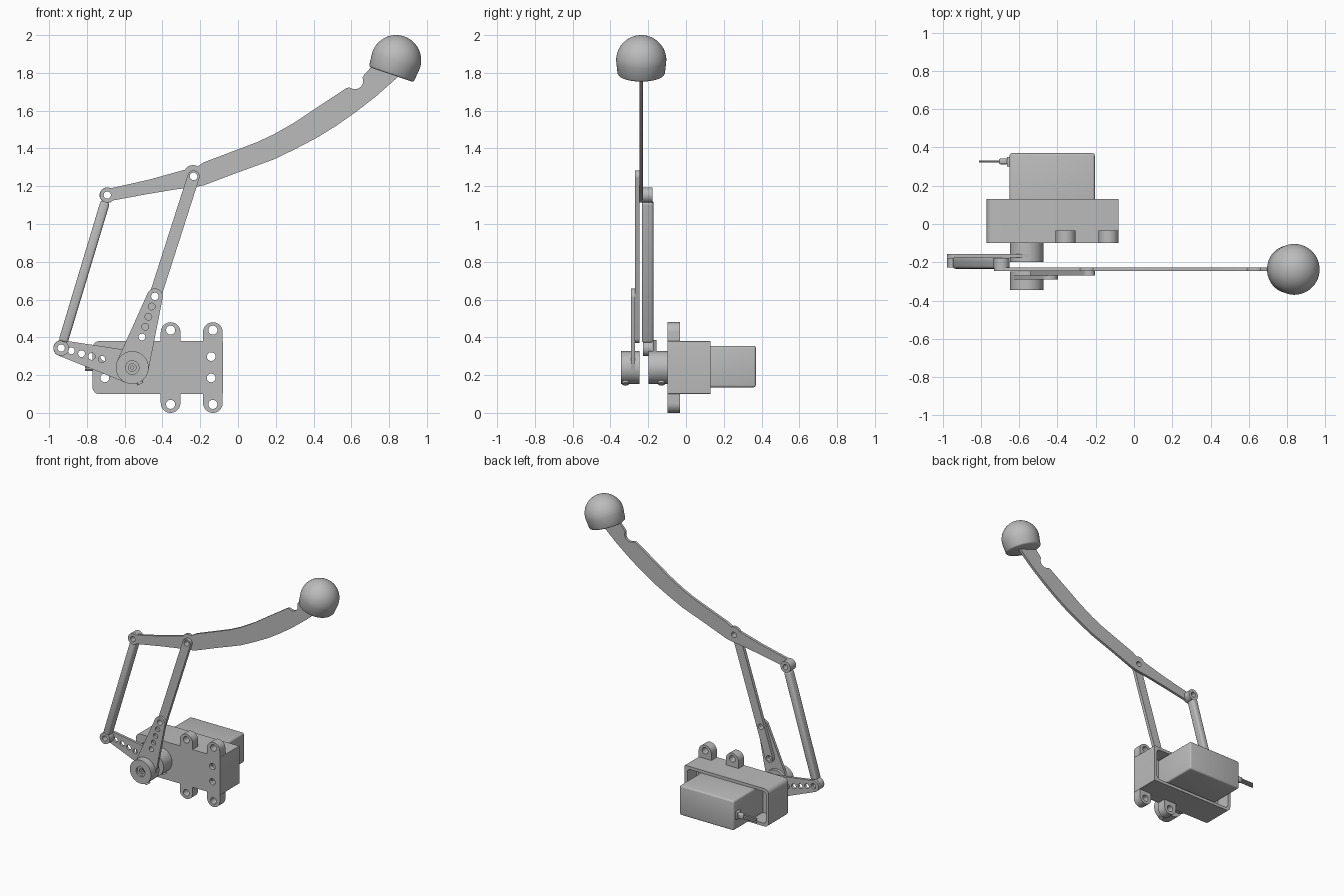
import bpy, bmesh
from math import pi, cos, sin, acos, atan2, radians, hypot
from mathutils import Matrix, Vector

cube = bpy.data.objects.get("Cube")
if cube:
    bpy.data.objects.remove(cube)

GREY = (0.5, 0.5, 0.5, 1)
grey = bpy.data.materials.new("plain grey")
grey.use_nodes = True
grey.diffuse_color = GREY
grey.node_tree.nodes["Principled BSDF"].inputs["Base Color"].default_value = GREY
parts = []


def add(name, bm):
    bmesh.ops.remove_doubles(bm, verts=bm.verts, dist=1e-5)
    bmesh.ops.recalc_face_normals(bm, faces=bm.faces)
    me = bpy.data.meshes.new(name)
    bm.to_mesh(me)
    bm.free()
    me.materials.append(grey)
    ob = bpy.data.objects.new(name, me)
    bpy.context.collection.objects.link(ob)
    parts.append(ob)
    return ob


def arc(c, r, a0, a1, n=16):
    return [(c[0] + r * cos(a0 + (a1 - a0) * i / n),
             c[1] + r * sin(a0 + (a1 - a0) * i / n)) for i in range(n + 1)]


def circle(c, r, n=32):
    return arc(c, r, 0, 2 * pi, n)[:-1]


def taper(a, ra, b, rb):
    """Outline of two circles joined by their tangents."""
    dx, dz = b[0] - a[0], b[1] - a[1]
    ang, beta = atan2(dz, dx), acos((ra - rb) / hypot(dx, dz))
    return (arc(b, rb, ang - beta, ang + beta) +
            arc(a, ra, ang + beta, ang + 2 * pi - beta, 32))


def rounded(x0, x1, z0, z1, rl, rr):
    """Rectangle with separate left and right corner radii."""
    return (arc((x1 - rr, z1 - rr), rr, 0, pi / 2, 6) + arc((x0 + rl, z1 - rl), rl, pi / 2, pi, 6) +
            arc((x0 + rl, z0 + rl), rl, pi, 1.5 * pi, 6) + arc((x1 - rr, z0 + rr), rr, 1.5 * pi, 2 * pi, 6))


def plate(name, outline, y0, y1, holes=()):
    """Flat part drawn in the xz plane, with holes, between y0 and y1."""
    cu = bpy.data.curves.new(name, 'CURVE')
    cu.dimensions, cu.fill_mode, cu.extrude = '2D', 'BOTH', (y1 - y0) / 2
    for loop in [outline, *holes]:
        sp = cu.splines.new('POLY')
        sp.points.add(len(loop) - 1)
        sp.use_cyclic_u = True
        for p, (x, z) in zip(sp.points, loop):
            p.co = (x, z, 0, 1)
    tmp = bpy.data.objects.new(name + " curve", cu)
    bpy.context.collection.objects.link(tmp)
    dg = bpy.context.evaluated_depsgraph_get()
    me = bpy.data.meshes.new_from_object(tmp.evaluated_get(dg))
    bm = bmesh.new()
    bm.from_mesh(me)
    bpy.data.objects.remove(tmp)
    bpy.data.curves.remove(cu)
    bpy.data.meshes.remove(me)
    bm.transform(Matrix.Translation((0, (y0 + y1) / 2, 0)) @ Matrix.Rotation(pi / 2, 4, 'X'))
    return add(name, bm)


def block(name, lo, hi, bevel=0.0, turn=None):
    """Box between two corners, edges rounded, then transformed."""
    lo, hi = Vector(lo), Vector(hi)
    bm = bmesh.new()
    bmesh.ops.create_cube(bm, size=1)
    bm.transform(Matrix.Translation((lo + hi) / 2) @ Matrix.Diagonal((*(hi - lo), 1)))
    if bevel:
        bmesh.ops.bevel(bm, geom=bm.edges[:], offset=bevel, segments=3, profile=0.5, affect='EDGES')
    if turn:
        bm.transform(turn)
    return add(name, bm)


def rod(name, a, b, r, n=24):
    a, b = Vector(a), Vector(b)
    bm = bmesh.new()
    bmesh.ops.create_cone(bm, cap_ends=True, segments=n, radius1=r, radius2=r, depth=(b - a).length)
    bm.transform(Matrix.Translation((a + b) / 2) @ (b - a).to_track_quat('Z', 'Y').to_matrix().to_4x4())
    return add(name, bm)


def along(a, b, t):
    return (a[0] + (b[0] - a[0]) * t, a[1] + (b[1] - a[1]) * t)


# Pivot points in the xz plane
HUB, ELBOW, KNEE = (-0.56, 0.24), (-0.44, 0.617), (-0.235, 1.252)
CRANK, REAR = (-0.936, 0.343), (-0.692, 1.153)
FRONT = -0.098

# Housing: face plate, hollow wall and four mounting lugs
shell = rounded(-0.77, -0.08, 0.10, 0.38, 0.035, 0.004)
bolts = [circle((x, z), 0.023) for x in (-0.705, -0.142) for z in (0.185, 0.298)]
plate("housing_face", shell, FRONT, -0.07, bolts)
plate("housing_wall", shell, -0.07, 0.13, [rounded(-0.748, -0.102, 0.122, 0.358, 0.025, 0.025)])
for side, x in (("inner", -0.357), ("outer", -0.133)):
    for level, z, edge in (("upper", 0.438, 0.38), ("lower", 0.045, 0.10)):
        s = 1 if z > edge else -1
        tip = 0.48 if s > 0 else 0.0
        c = (x, tip - s * 0.052)
        lug = arc(c, 0.052, 0, s * pi) + [(x - 0.052, edge), (x + 0.052, edge)]
        plate(f"{side}_{level}_lug", lug, FRONT, -0.033, [circle((x, z), 0.024)])

# Motor with mounting flange, shaft and cable
block("motor_body", (-0.65, -0.06, 0.135), (-0.205, 0.37, 0.355), 0.012)
plate("motor_flange", rounded(-0.745, -0.105, 0.14, 0.35, 0.01, 0.01), 0.0, 0.025, bolts)
block("cable_collar", (-0.665, 0.30, 0.212), (-0.645, 0.35, 0.268), 0.005)
block("cable_boot", (-0.705, 0.312, 0.22), (-0.66, 0.342, 0.26), 0.008)
for i in (-1, 0, 1):
    z = 0.24 + i * 0.013
    rod(f"cable_wire_{i + 2}", (-0.69, 0.326, z), (-0.81, 0.326, z), 0.006, 10)

# Two hubs, each with a recessed screw and a clamping screw
for tag, y0, y1, ys in (("front", -0.345, -0.247, -0.32), ("rear", -0.198, -0.09, -0.13)):
    plate(tag + "_hub", circle(HUB, 0.087, 48), y0, y1, [circle(HUB, 0.036)])
    plate(tag + "_hub_screw", circle(HUB, 0.037), y0 + 0.015, y1 - 0.002, [circle(HUB, 0.02)])
    plate(tag + "_hub_core", circle(HUB, 0.021), y0 + 0.025, y1 - 0.004, [circle(HUB, 0.009, 6)])
    rod(tag + "_clamp_screw", (HUB[0] + 0.03, ys, HUB[1] - 0.06),
        (HUB[0] + 0.044, ys, HUB[1] - 0.087), 0.018)

# Horns: tapered arms with a row of holes
def horn(name, tip, y0, y1):
    holes = [circle(along(tip, HUB, 0.143 * i), 0.018 if i else 0.02, 20) for i in range(5)]
    plate(name, taper(HUB, 0.087, tip, 0.042), y0, y1, holes + [circle(HUB, 0.03)])


horn("front_horn", ELBOW, -0.29, -0.27)
horn("rear_horn", CRANK, -0.176, -0.157)

# Upright link
foot = (-0.508, 0.402)
plate("upright_link", taper(foot, 0.032, KNEE, 0.032), -0.27, -0.246,
      [circle(p, 0.02) for p in (foot, ELBOW, KNEE)])

# Connecting rod with an eye at each end
for name, p in (("lower_rod_eye", CRANK), ("upper_rod_eye", REAR)):
    plate(name, circle(p, 0.041), -0.227, -0.178, [circle(p, 0.019)])
dx, dz = REAR[0] - CRANK[0], REAR[1] - CRANK[1]
turn = Matrix.Translation((CRANK[0], -0.203, CRANK[1])) @ Matrix.Rotation(atan2(dx, dz), 4, 'Y')
block("connecting_rod", (-0.025, -0.031, 0.034), (0.025, 0.031, hypot(dx, dz) - 0.034), 0.014, turn)

# Curved lever with a notch near the tip
upper = [(-0.67, 1.19), (-0.47, 1.235), (-0.29, 1.285)]
upper += arc((-0.238, 1.262), 0.05, radians(150), radians(60), 8)
upper += [(-0.18, 1.327), (0, 1.395), (0.1, 1.433), (0.19, 1.475), (0.3, 1.538), (0.42, 1.618), (0.575, 1.72)]
upper += [(0.59, 1.723), (0.60, 1.718)] + arc((0.62, 1.757), 0.043, radians(-100), radians(25), 8)
upper += [(0.668, 1.79), (0.70, 1.825), (0.76, 1.87)]
lower = [(0.88, 1.81), (0.845, 1.777), (0.73, 1.675), (0.62, 1.59), (0.52, 1.52), (0.42, 1.458), (0.3, 1.395),
         (0.19, 1.342), (0, 1.273), (-0.18, 1.205), (-0.23, 1.196), (-0.33, 1.183), (-0.47, 1.16), (-0.66, 1.125)]
plate("lever", upper + lower + arc(REAR, 0.04, radians(-60), radians(-290)), -0.246, -0.227,
      [circle(REAR, 0.019), circle(KNEE, 0.02)])

# Domed cap on the lever tip
R = 0.133
profile = [(0, -0.08), (0.116, -0.08), (0.122, -0.077), (0.126, -0.07)]
profile += [(max(x, 0), z) for x, z in arc((0, 0), R, 0, pi / 2, 20)]
bm = bmesh.new()
vs = [bm.verts.new((r, 0, h)) for r, h in profile]
es = [bm.edges.new(pair) for pair in zip(vs, vs[1:])]
bmesh.ops.spin(bm, geom=vs + es, cent=(0, 0, 0), axis=(0, 0, 1), angle=2 * pi, steps=48)
bm.transform(Matrix.Translation((0.837, -0.237, 1.867)) @ Matrix.Rotation(radians(18.8), 4, 'Y'))
add("domed_cap", bm)

# Smooth curved sides, sharp rims
bpy.ops.object.select_all(action='DESELECT')
for ob in parts:
    ob.select_set(True)
bpy.context.view_layer.objects.active = parts[0]
bpy.ops.object.shade_smooth_by_angle(angle=radians(35))
